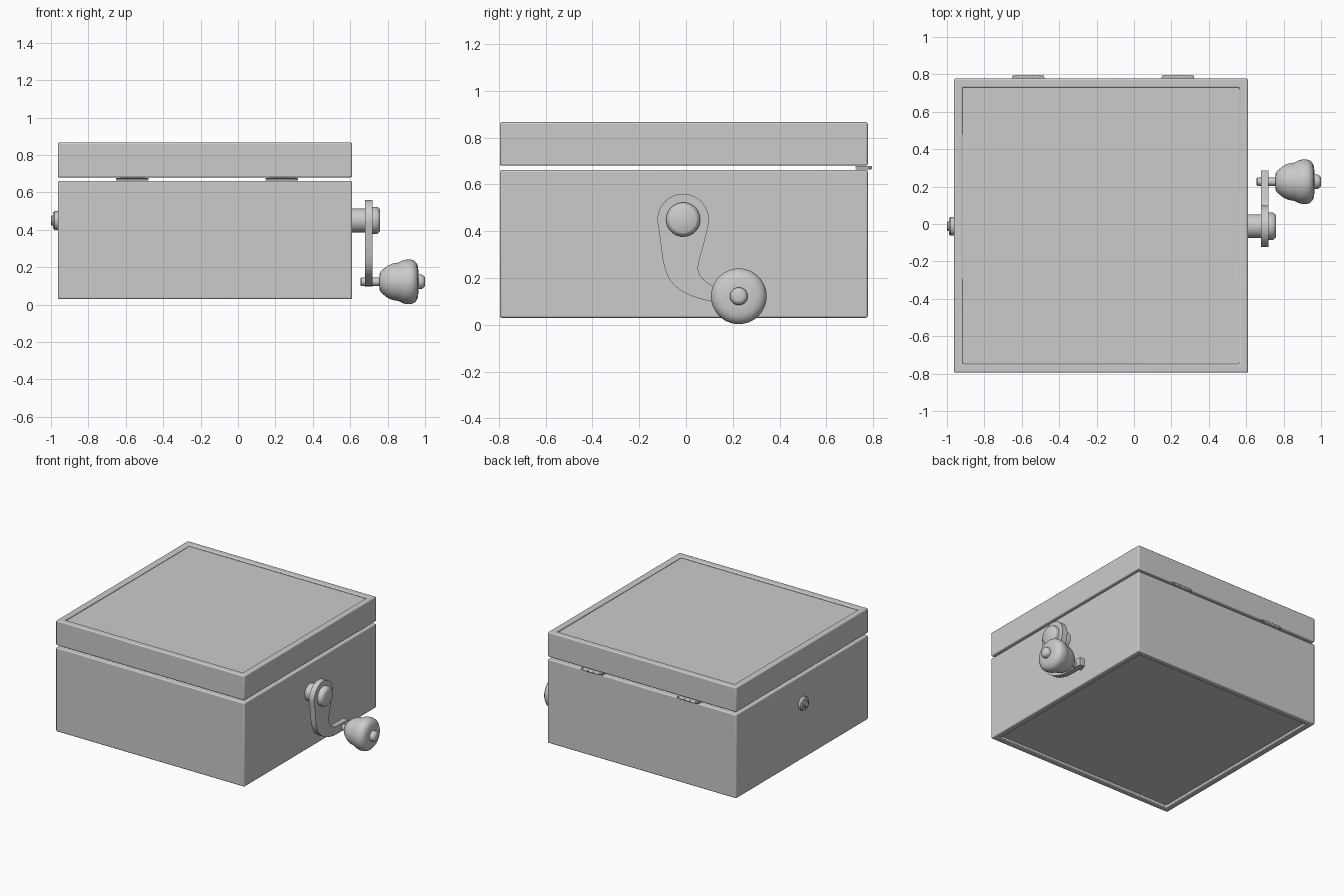
import bpy, bmesh, math
from mathutils import Vector
from mathutils.geometry import interpolate_bezier

if "Cube" in bpy.data.objects:
    bpy.data.objects.remove(bpy.data.objects["Cube"])


def finish(name, bm, bevel=0.0):
    bmesh.ops.recalc_face_normals(bm, faces=bm.faces)
    me = bpy.data.meshes.new(name)
    bm.to_mesh(me)
    bm.free()
    ob = bpy.data.objects.new(name, me)
    bpy.context.collection.objects.link(ob)
    if bevel:
        m = ob.modifiers.new("bevel", 'BEVEL')
        m.width, m.segments, m.limit_method = bevel, 3, 'ANGLE'
    bpy.ops.object.select_all(action='DESELECT')
    bpy.context.view_layer.objects.active = ob
    ob.select_set(True)
    bpy.ops.object.shade_smooth_by_angle(angle=math.radians(35))
    return ob


def box(name, x0, x1, y0, y1, z0, z1, bevel=0.0):
    bm = bmesh.new()
    bmesh.ops.create_cube(bm, size=1)
    for v in bm.verts:
        v.co = ((x0 + x1) / 2 + v.co.x * (x1 - x0),
                (y0 + y1) / 2 + v.co.y * (y1 - y0),
                (z0 + z1) / 2 + v.co.z * (z1 - z0))
    return finish(name, bm, bevel)


def frame(name, x0, x1, y0, y1, z0, z1, t, bevel):
    """Four walls of thickness t, open at top and bottom."""
    bm = bmesh.new()
    loops = []
    for i, z in ((0, z0), (0, z1), (t, z1), (t, z0)):
        loops.append([bm.verts.new(c) for c in (
            (x0 + i, y0 + i, z), (x1 - i, y0 + i, z),
            (x1 - i, y1 - i, z), (x0 + i, y1 - i, z))])
    for k in range(4):
        a, b = loops[k], loops[(k + 1) % 4]
        for j in range(4):
            n = (j + 1) % 4
            bm.faces.new((a[j], a[n], b[n], b[j]))
    return finish(name, bm, bevel)


def lathe_x(name, profile, cy, cz, n=40):
    """Turn (x, radius) points around an axis parallel to x."""
    bm = bmesh.new()
    rings = [[bm.verts.new((x, cy + r * math.cos(math.tau * i / n),
                            cz + r * math.sin(math.tau * i / n)))
              for i in range(n)] for x, r in profile]
    for a, b in zip(rings, rings[1:]):
        for i in range(n):
            j = (i + 1) % n
            bm.faces.new((a[i], a[j], b[j], b[i]))
    bm.faces.new(rings[0])
    bm.faces.new(rings[-1])
    return finish(name, bm)


X0, X1, Y0, Y1 = -0.963, 0.61, -0.795, 0.777
T = 0.047

# Box and lid: frames with slightly recessed panels
frame("box_walls", X0, X1, Y0, Y1, 0.03, 0.662, T, 0.008)
frame("lid_frame", X0, X1, Y0, Y1, 0.68, 0.866, T, 0.008)
e = T - 0.001
box("box_floor", X0 + e, X1 - e, Y0 + e, Y1 - e, 0.05, 0.08)
box("lid_panel", X0 + e, X1 - e, Y0 + e, Y1 - e, 0.825, 0.854)

# Hinges at the back
for side, hx in (("left", -0.565), ("right", 0.235)):
    box(f"hinge_{side}_lower_leaf", hx - 0.087, hx + 0.087, 0.725, 0.785, 0.6635, 0.669)
    box(f"hinge_{side}_upper_leaf", hx - 0.087, hx + 0.087, 0.725, 0.785, 0.6725, 0.678)
    for k in range(3):
        c = hx + (k - 1) * 0.045
        lathe_x(f"hinge_{side}_knuckle_{k + 1}",
                [(c - 0.021, 0.008), (c + 0.021, 0.008)], 0.788, 0.671, 16)
    lathe_x(f"hinge_{side}_pin", [(hx - 0.085, 0.005), (hx + 0.085, 0.005)],
            0.788, 0.671, 12)

# Crank axle, collar, end cap and far-side bearing
AY, AZ = -0.012, 0.45
lathe_x("axle", [(-0.97, 0.022), (0.73, 0.022)], AY, AZ, 24)
lathe_x("axle_collar", [(0.60, 0.064), (0.68, 0.064)], AY, AZ)
lathe_x("axle_cap", [(0.715, 0.073), (0.74, 0.073), (0.748, 0.070),
                     (0.758, 0.060), (0.760, 0.057)], AY, AZ)
lathe_x("far_bearing", [(-0.955, 0.05), (-0.980, 0.05), (-0.988, 0.044),
                        (-0.988, 0.026), (-0.997, 0.026), (-1.0, 0.022)], AY, AZ)

# Crank arm: round head, curved neck, square end
out = [(AY + 0.11 * math.cos(math.radians(d)), AZ + 0.11 * math.sin(math.radians(d)))
       for d in range(-10, 191, 8)]
left = [((-0.12, 0.43), (-0.108, 0.36), (-0.105, 0.28), (-0.085, 0.225)),
        ((-0.085, 0.225), (-0.062, 0.16), (0.0, 0.12), (0.11, 0.10))]
right = [((0.13, 0.16), (0.075, 0.18), (0.04, 0.22), (0.055, 0.267)),
         ((0.055, 0.267), (0.07, 0.33), (0.085, 0.37), (0.094, 0.42))]


def bez(segs):
    return [tuple(p) for s in segs
            for p in interpolate_bezier(*[Vector(c) for c in s], 10)[1:]]


out += bez(left) + [(0.285, 0.096), (0.285, 0.156), (0.13, 0.16)] + bez(right)
bm = bmesh.new()
face = bm.faces.new([bm.verts.new((0.678, y, z)) for y, z in out])
ext = bmesh.ops.extrude_face_region(bm, geom=[face])
bmesh.ops.translate(bm, vec=(0.042, 0, 0),
                    verts=[v for v in ext["geom"] if isinstance(v, bmesh.types.BMVert)])
finish("crank_arm", bm)

# Turned knob on its pin
KY, KZ = 0.226, 0.122
lathe_x("knob_pin", [(0.655, 0.018), (0.66, 0.022), (0.80, 0.022)], KY, KZ, 24)
lathe_x("knob", [(0.757, 0.040), (0.760, 0.052), (0.775, 0.066), (0.80, 0.086),
                 (0.825, 0.097), (0.855, 0.102), (0.862, 0.105), (0.880, 0.114),
                 (0.900, 0.119), (0.925, 0.119), (0.943, 0.112), (0.956, 0.098),
                 (0.963, 0.078), (0.965, 0.045), (0.965, 0.02)], KY, KZ, 48)
lathe_x("knob_tip", [(0.96, 0.038), (0.982, 0.038), (0.991, 0.034),
                     (0.998, 0.026), (1.0, 0.020)], KY, KZ, 32)
